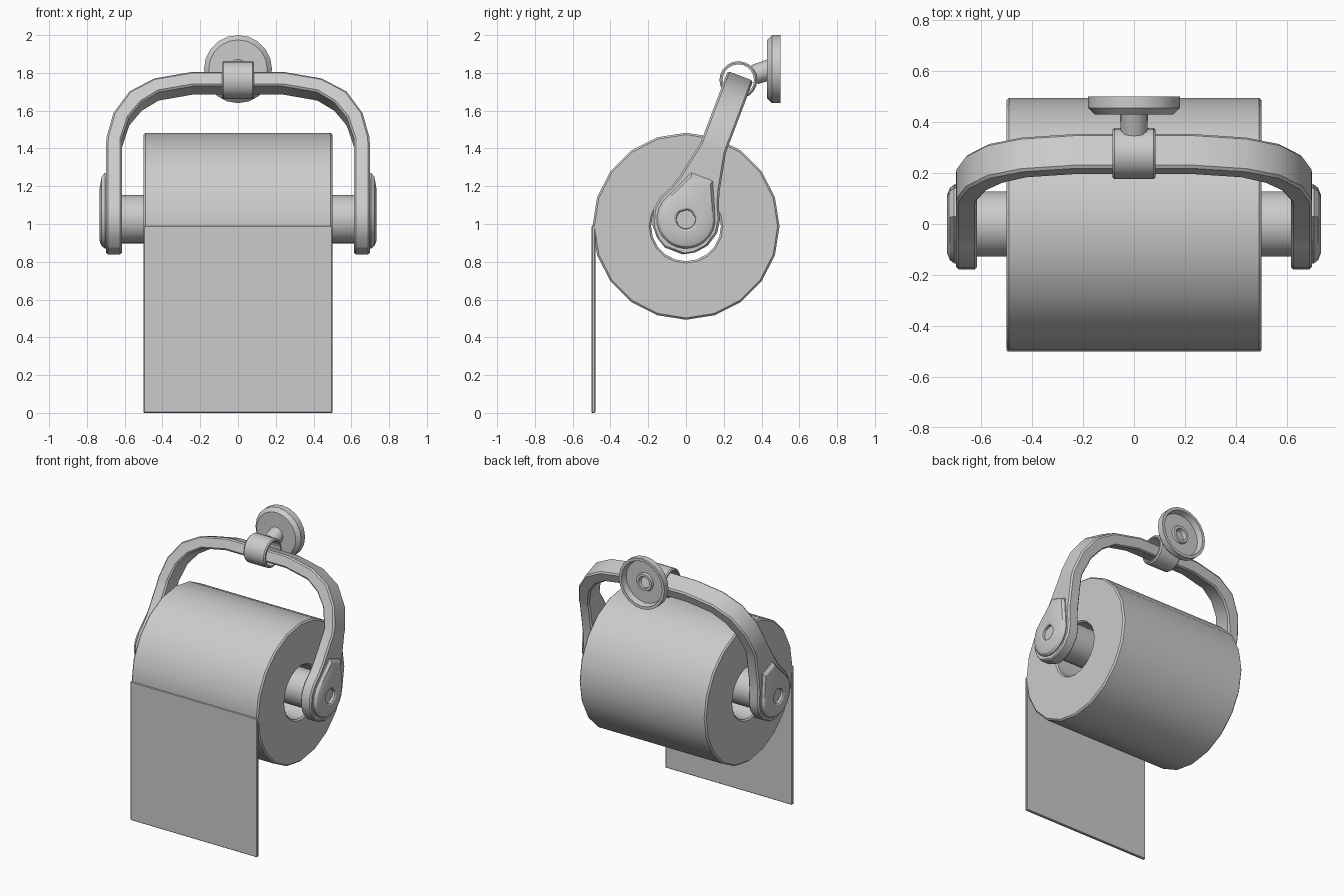
import bpy, bmesh, math
from mathutils import Vector

cube = bpy.data.objects.get("Cube")
if cube:
    bpy.data.objects.remove(cube)

HUB_Z = 1.025                    # height of the spindle
TILT = math.atan(0.38)           # backward lean of the arch
ALONG = Vector((0, math.sin(TILT), math.cos(TILT)))
ACROSS = Vector((0, math.cos(TILT), -math.sin(TILT)))


def arch_point(x, s, w):
    """Point in the leaning frame: s up the arm, w across its width."""
    return Vector((x, 0, HUB_Z)) + ALONG * s + ACROSS * w


def loft(name, rings, closed=False, bevel=0):
    """Skin a list of equally sized rings; cap the ends unless closed."""
    bm = bmesh.new()
    rows = [[bm.verts.new(p) for p in ring] for ring in rings]
    pairs = list(zip(rows, rows[1:]))
    if closed:
        pairs.append((rows[-1], rows[0]))
    for a, b in pairs:
        for i in range(len(a)):
            j = (i + 1) % len(a)
            bm.faces.new((a[i], a[j], b[j], b[i]))
    if not closed:
        bm.faces.new(rows[0])
        bm.faces.new(rows[-1])
    bmesh.ops.recalc_face_normals(bm, faces=bm.faces)
    mesh = bpy.data.meshes.new(name)
    bm.to_mesh(mesh)
    bm.free()
    obj = bpy.data.objects.new(name, mesh)
    bpy.context.collection.objects.link(obj)
    bpy.ops.object.select_all(action='DESELECT')
    obj.select_set(True)
    bpy.context.view_layer.objects.active = obj
    if bevel:
        mod = obj.modifiers.new("bevel", 'BEVEL')
        mod.width = bevel
        mod.limit_method = 'ANGLE'
        mod.angle_limit = math.radians(45)
        bpy.ops.object.modifier_apply(modifier=mod.name)
    bpy.ops.object.shade_smooth_by_angle(angle=math.radians(30))
    return obj


def lathe(name, profile, center, axis, sides=20, closed=False):
    """Turn (radius, distance along axis) pairs around an axis."""
    axis = Vector(axis).normalized()
    side = Vector((1, 0, 0)) if abs(axis.x) < 0.5 else Vector((0, 1, 0))
    up = axis.cross(side)
    turns = [math.tau * i / sides for i in range(sides)]
    rings = [[Vector(center) + axis * h + (side * math.sin(t) + up * math.cos(t)) * r
              for t in turns] for r, h in profile]
    return loft(name, rings, closed)


# Paper roll with an open core
lathe("paper_roll",
      [(0.185, -0.49), (0.195, -0.5), (0.485, -0.5), (0.495, -0.49),
       (0.495, 0.49), (0.485, 0.5), (0.195, 0.5), (0.185, 0.49)],
      (0, 0, 0.988), (1, 0, 0), closed=True)

# Loose sheet hanging at the front
loft("hanging_sheet",
     [[(x, y, z) for x, y in ((-0.5, -0.5), (0.5, -0.5), (0.5, -0.48), (-0.5, -0.48))]
      for z in (0, 0.99)], bevel=0.004)

# Spindle through the core
lathe("spindle", [(0.128, -0.66), (0.128, 0.66)], (0, 0, HUB_Z), (1, 0, 0))

# Arch: (outer x, outer s, inner x, inner s, half width)
legs = [(-0.18, 0.05), (-0.145, 0.11), (-0.09, 0.157), (-0.01, 0.18), (0.06, 0.17),
        (0.125, 0.138), (0.2, 0.114), (0.4, 0.073)]
half = [(0.698, s, 0.615, s, w) for s, w in legs]
half += [(xo, so, xi, si, 0.072) for xo, so, xi, si in (
    (0.696, 0.44, 0.615, 0.43), (0.66, 0.577, 0.575, 0.555), (0.575, 0.7, 0.51, 0.638),
    (0.443, 0.774, 0.42, 0.696), (0.237, 0.812, 0.237, 0.73))]
full = half + [(-xo, so, -xi, si, w) for xo, so, xi, si, w in reversed(half)]
loft("arch_arm",
     [[arch_point(xo, so, -w), arch_point(xo, so, w),
       arch_point(xi, si, w), arch_point(xi, si, -w)] for xo, so, xi, si, w in full],
     bevel=0.01)


# Teardrop caps on the outer sides of the hubs
def teardrop(radius, tip, tip_width):
    angles = [math.radians(30 - 240 * i / 16) for i in range(17)]
    points = [(radius * math.cos(a), radius * math.sin(a)) for a in angles]
    return points + [(-tip_width, tip), (tip_width, tip)]


def circle_like(points, radius):
    return [tuple(Vector(p).normalized() * radius) for p in points]


base = teardrop(0.155, 0.24, 0.06)
cap_rings = [(0.69, base), (0.705, base), (0.722, teardrop(0.143, 0.22, 0.054)),
             (0.734, teardrop(0.112, 0.15, 0.048)),
             (0.734, circle_like(base, 0.062)), (0.728, circle_like(base, 0.052)),
             (0.712, circle_like(base, 0.05))]
for side, sign in (("left", 1), ("right", -1)):
    loft(side + "_hub_cap",
         [[arch_point(sign * x, s, w) for w, s in ring] for x, ring in cap_rings])

# Collar clasping the middle of the arch
collar_center = Vector((0, 0.277, 1.762))
lathe("collar",
      [(0.083, -0.085), (0.092, -0.085), (0.1, -0.077), (0.1, 0.077),
       (0.092, 0.085), (0.083, 0.085)],
      collar_center, (1, 0, 0), closed=True)

# Post from the collar to the wall plate
post_end = Vector((0, 0.45, 1.82))
post_dir = post_end - collar_center
lathe("mount_post", [(0.053, 0.09), (0.055, post_dir.length)],
      collar_center, post_dir, sides=16)

# Dished wall plate with a screw socket at the back
lathe("wall_plate",
      [(0.155, 0.43), (0.18, 0.455), (0.18, 0.5), (0.16, 0.5), (0.15, 0.46),
       (0.065, 0.46), (0.06, 0.475), (0.042, 0.475), (0.036, 0.445)],
      (0, 0, 1.82), (0, 1, 0))
